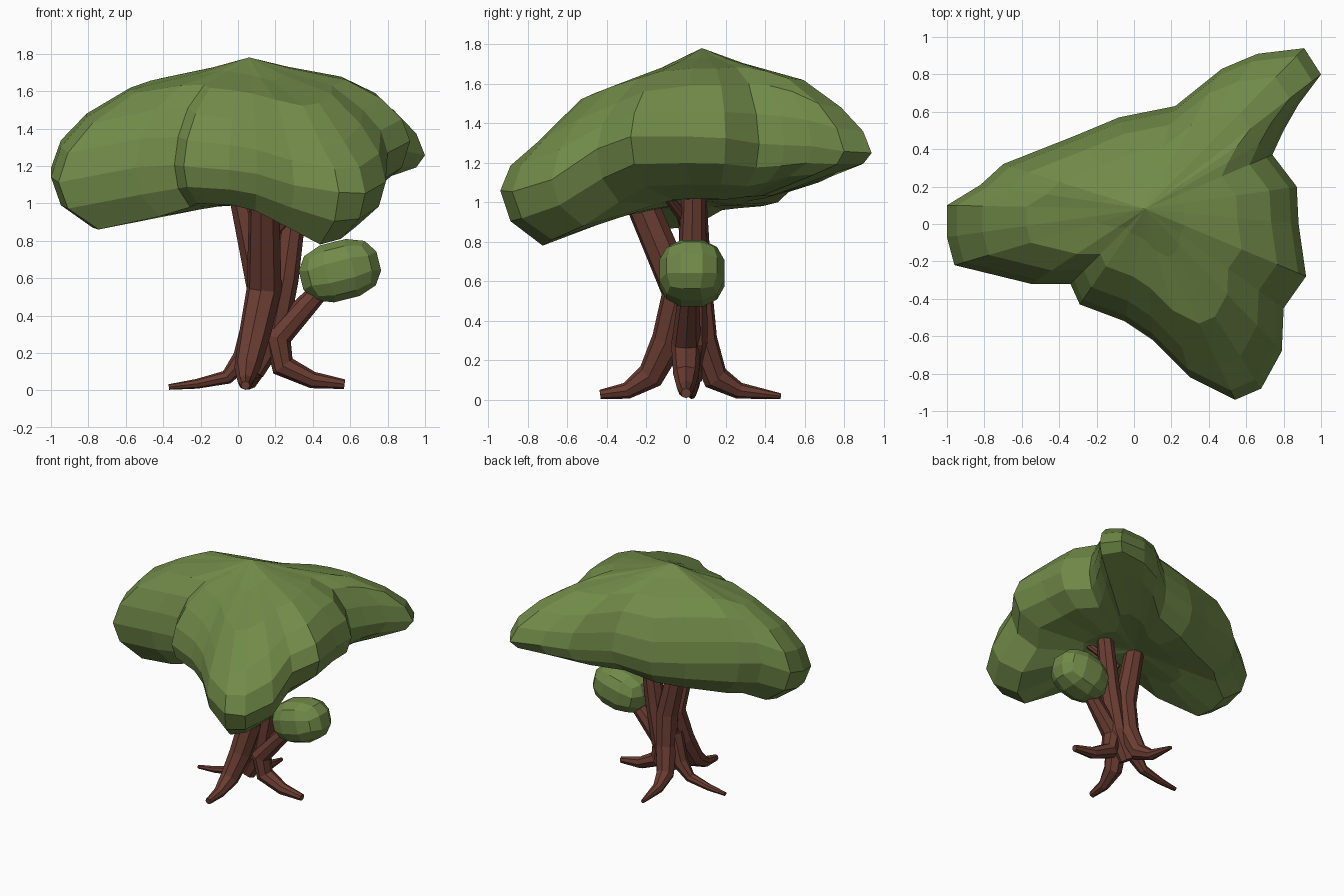
import bpy, bmesh, math
from mathutils import Vector, Matrix, Quaternion

if "Cube" in bpy.data.objects:
    bpy.data.objects.remove(bpy.data.objects["Cube"])


def material(name, rgb):
    m = bpy.data.materials.new(name)
    m.diffuse_color = (*rgb, 1)
    m.use_nodes = True
    m.node_tree.nodes["Principled BSDF"].inputs["Base Color"].default_value = m.diffuse_color
    return m


BARK = material("bark", (0.145, 0.046, 0.032))
LEAF = material("leaf", (0.165, 0.255, 0.066))


def finish(bm, name, mat):
    bmesh.ops.recalc_face_normals(bm, faces=bm.faces)
    me = bpy.data.meshes.new(name)
    bm.to_mesh(me)
    bm.free()
    me.materials.append(mat)
    ob = bpy.data.objects.new(name, me)
    bpy.context.collection.objects.link(ob)
    return ob


def bridge(bm, a, b):
    n = len(a)
    for i in range(n):
        bm.faces.new((a[i], a[(i + 1) % n], b[(i + 1) % n], b[i]))


def limb(name, path, sides=8):
    """Tapered tube through (x, y, z, radius) points, without twist."""
    pts = [Vector(p[:3]) for p in path]
    bm = bmesh.new()
    rings = []
    tangent = side = None
    for i, p in enumerate(pts):
        a = (p - pts[i - 1]).normalized() if i else Vector()
        b = (pts[i + 1] - p).normalized() if i < len(pts) - 1 else Vector()
        t = (a + b).normalized()
        if side is None:
            side = t.orthogonal().normalized()
        else:
            side = tangent.rotation_difference(t) @ side
        tangent = t
        rings.append([bm.verts.new(p + path[i][3] * (Quaternion(t, math.tau * k / sides) @ side))
                      for k in range(sides)])
    for a, b in zip(rings, rings[1:]):
        bridge(bm, a, b)
    bm.faces.new(rings[0])
    bm.faces.new(rings[-1])
    return finish(bm, name, BARK)


# Trunks, each growing out of a root
limb("front_trunk", [(.04, -.435, .026, .024), (.04, -.3, .045, .042), (.05, -.18, .12, .07),
                     (.09, -.09, .3, .085), (.14, -.03, .54, .095), (.14, -.27, 1.1, .08)])
limb("back_trunk", [(.05, .48, .018, .014), (.06, .27, .045, .042), (.08, .15, .11, .068),
                    (.12, .08, .3, .08), (.13, .05, .55, .085), (.01, .03, 1.1, .07)])
limb("right_trunk", [(.08, .02, .1, .06), (.19, .03, .3, .08), (.25, .03, .6, .075),
                     (.32, .04, 1.1, .06)])

# Side roots; the right one continues into the branch of the small clump
limb("right_root", [(.57, 0, .033, .026), (.4, 0, .055, .045), (.24, 0, .13, .065),
                    (.21, 0, .28, .075), (.36, .01, .45, .06), (.5, .02, .6, .045)])
limb("left_root", [(-.37, .03, .018, .015), (-.22, .03, .035, .026), (-.06, .03, .07, .038),
                   (.03, .03, .17, .06), (.1, .02, .38, .075)])

# Thin twig under the canopy
limb("twig", [(.18, .02, .84, .04), (.27, -.02, .93, .03), (.4, -.12, 1.06, .022)])

# Small leaf clump: rounded cube, tilted
bm = bmesh.new()
bmesh.ops.create_cube(bm, size=2)
bmesh.ops.subdivide_edges(bm, edges=bm.edges[:], cuts=2, use_grid_fill=True)
for v in bm.verts:
    v.co = v.co.normalized() * 0.93 + v.co * 0.07
    v.co = Vector((v.co.x * .235, v.co.y * .18, v.co.z * .172))
bmesh.ops.transform(bm, verts=bm.verts, matrix=Matrix.Translation((.545, .03, .64))
                    @ Matrix.Rotation(math.radians(-14), 4, 'Y'))
finish(bm, "small_leaf_clump", LEAF)

# Canopy: three drooping lobes; outline x, y, shoulder z, edge z, underside z
OUTLINE = [
    (.88, 0, 1.59, 1.36, 1.09), (.87, .2, 1.59, 1.35, 1.09), (.74, .37, 1.6, 1.32, 1.08),
    (.8, .5, 1.59, 1.31, 1.1), (.88, .64, 1.56, 1.3, 1.13), (1.0, .8, 1.5, 1.27, 1.14),
    (.91, .94, 1.48, 1.26, 1.15),
    (.66, .91, 1.49, 1.29, 1.13), (.47, .83, 1.51, 1.28, 1.1), (.22, .63, 1.53, 1.26, 1.05),
    (-.08, .57, 1.52, 1.23, 1.0), (-.32, .47, 1.55, 1.25, .98), (-.7, .32, 1.58, 1.3, .97),
    (-.82, .21, 1.55, 1.29, .96), (-1, .1, 1.48, 1.22, .91), (-1, -.07, 1.46, 1.17, .87),
    (-.96, -.22, 1.43, 1.14, .86), (-.55, -.32, 1.5, 1.22, .93), (-.34, -.32, 1.51, 1.23, .98),
    (-.29, -.43, 1.48, 1.22, 1.0), (-.05, -.52, 1.45, 1.2, .99), (.1, -.62, 1.42, 1.18, .96),
    (.3, -.82, 1.36, 1.12, .88), (.54, -.94, 1.3, 1.09, .78), (.68, -.88, 1.33, 1.08, .81),
    (.79, -.68, 1.42, 1.14, .88), (.8, -.45, 1.5, 1.3, 1.0), (.92, -.28, 1.56, 1.36, 1.08)]
# Rings as (fraction of outline, height rule), from top to bottom
RINGS = [
    (.25, lambda s, e, b: 1.78 * .74 + s * .26),
    (.6, lambda s, e, b: 1.78 * .46 + s * .54),
    (.82, lambda s, e, b: s),
    (.95, lambda s, e, b: s * .45 + e * .55),
    (1.0, lambda s, e, b: e * .9 + b * .1),
    (.95, lambda s, e, b: e * .4 + b * .6),
    (.79, lambda s, e, b: b),
    (.42, lambda s, e, b: b * .3 + .985 * .7)]
CX, CY = .06, .08
bm = bmesh.new()
rings = [[bm.verts.new((CX + (x - CX) * t, CY + (y - CY) * t, h(s, e, b)))
          for x, y, s, e, b in OUTLINE] for t, h in RINGS]
for a, b in zip(rings, rings[1:]):
    bridge(bm, a, b)
for ring, z in ((rings[0], 1.78), (rings[-1], 1.01)):
    tip = bm.verts.new((CX, CY, z))
    for i, v in enumerate(ring):
        bm.faces.new((v, ring[(i + 1) % len(ring)], tip))
finish(bm, "canopy", LEAF)
